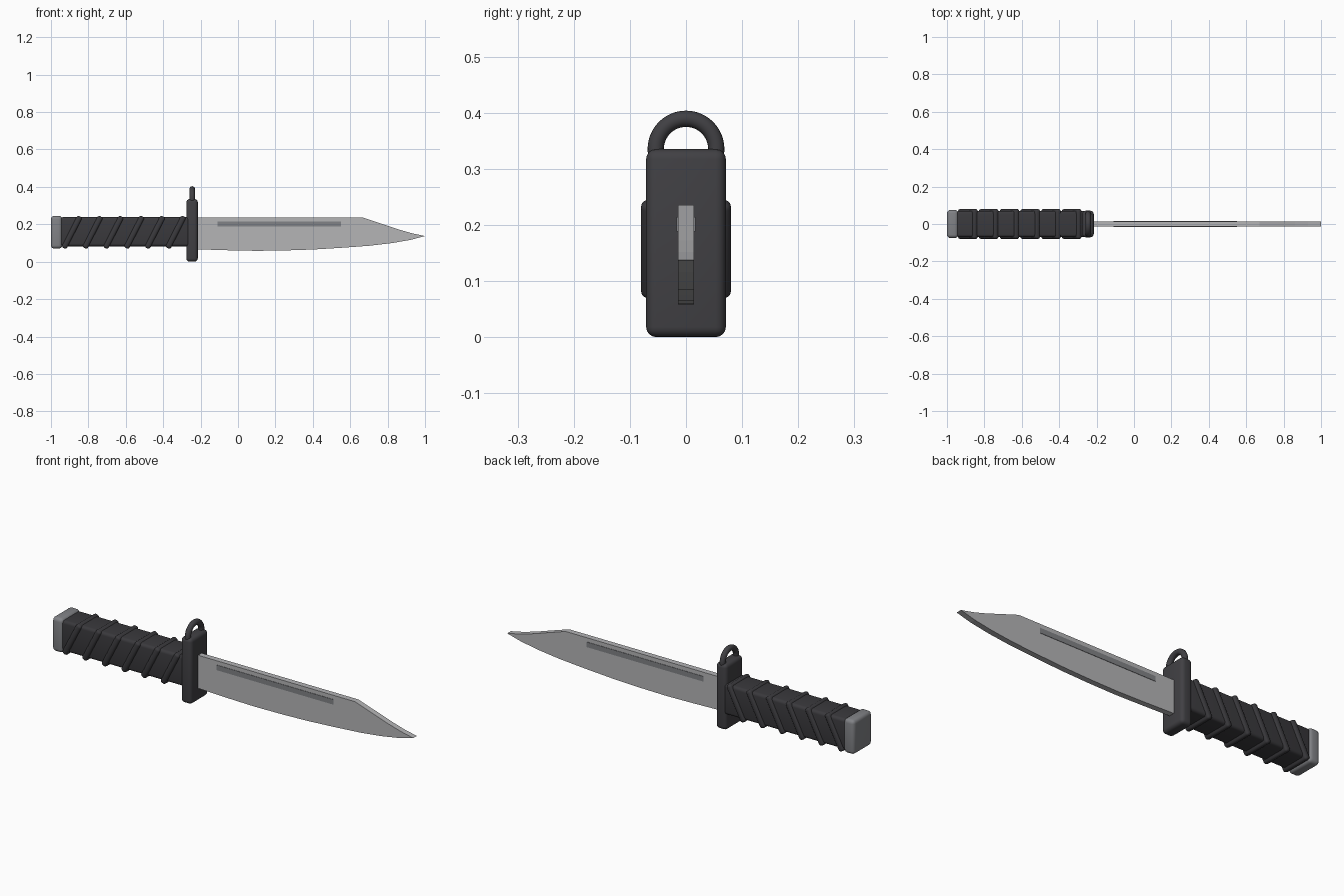
import bpy, bmesh, math
from mathutils import Matrix

if "Cube" in bpy.data.objects:
    bpy.data.objects.remove(bpy.data.objects["Cube"])


def mat(name, r, g, b):
    m = bpy.data.materials.new(name)
    m.diffuse_color = (r, g, b, 1)
    m.use_nodes = True
    m.node_tree.nodes["Principled BSDF"].inputs["Base Color"].default_value = m.diffuse_color
    return m


STEEL = mat("blade steel", 0.46, 0.46, 0.47)
GREY = mat("dull grey metal", 0.22, 0.225, 0.24)
GRIP = mat("black grip", 0.042, 0.041, 0.046)
GUARD = mat("dark guard metal", 0.052, 0.051, 0.057)


def finish(name, bm, material, smooth=True):
    bmesh.ops.recalc_face_normals(bm, faces=bm.faces)
    me = bpy.data.meshes.new(name)
    bm.to_mesh(me)
    bm.free()
    me.materials.append(material)
    ob = bpy.data.objects.new(name, me)
    bpy.context.collection.objects.link(ob)
    if smooth:
        bpy.context.view_layer.objects.active = ob
        ob.select_set(True)
        bpy.ops.object.shade_smooth_by_angle(angle=math.radians(35))
        ob.select_set(False)
    return ob


def box(name, x, y, z, material, bevel=0.0, tilt=0.0):
    """Rounded box from (min, max) ranges, tilted about its own y axis."""
    size = [b - a for a, b in (x, y, z)]
    mid = [(a + b) / 2 for a, b in (x, y, z)]
    bm = bmesh.new()
    bmesh.ops.create_cube(bm, size=1, matrix=Matrix.Diagonal((*size, 1)))
    if bevel:
        bmesh.ops.bevel(bm, geom=bm.edges[:], offset=bevel, segments=4,
                        profile=0.5, affect='EDGES')
    bm.transform(Matrix.Translation(mid) @ Matrix.Rotation(tilt, 4, 'Y'))
    return finish(name, bm, material, bevel > 0)


# Blade: clip-point profile extruded through its thickness
profile = [(-0.25, 0.235), (-0.25, 0.067), (-0.05, 0.061), (0.1, 0.058),
           (0.25, 0.06), (0.4, 0.065), (0.55, 0.074), (0.7, 0.085),
           (0.82, 0.099), (0.92, 0.116), (1.0, 0.137), (0.93, 0.152),
           (0.86, 0.172), (0.77, 0.202), (0.67, 0.235)]
T = 0.0145
bm = bmesh.new()
face = bm.faces.new([bm.verts.new((x, -T, z)) for x, z in profile])
ext = bmesh.ops.extrude_face_region(bm, geom=[face])
for v in ext["geom"]:
    if isinstance(v, bmesh.types.BMVert):
        v.co.y = T
bmesh.ops.triangulate(bm, faces=[f for f in bm.faces if len(f.verts) > 4])
finish("blade", bm, STEEL, False)

# Fuller strip on both blade faces
box("fuller_strip", (-0.11, 0.55), (-0.0165, 0.0165), (0.188, 0.214), GREY)

# Handle core, diagonal grip ridges and pommel
box("handle_core", (-0.95, -0.26), (-0.07, 0.07), (0.082, 0.238), GRIP, 0.015)
for i in range(6):
    cx = -0.888 + i * 0.111
    box(f"grip_ridge_{i + 1}", (cx - 0.015, cx + 0.015), (-0.08, 0.08),
        (0.062, 0.252), GRIP, 0.012, math.radians(27))
box("pommel", (-1.0, -0.94), (-0.075, 0.075), (0.07, 0.245), GREY, 0.018)

# Cross guard
box("cross_guard", (-0.276, -0.215), (-0.071, 0.071), (0, 0.335), GUARD, 0.018)

# Muzzle ring: torus standing in the yz plane, lower half sunk in the guard
R, r, NU, NV = 0.054, 0.0145, 48, 16
bm = bmesh.new()
rings = []
for i in range(NU):
    a = 2 * math.pi * i / NU
    rings.append([bm.verts.new((
        -0.245 + r * math.sin(b),
        (R + r * math.cos(b)) * math.cos(a),
        0.335 + (R + r * math.cos(b)) * math.sin(a)))
        for b in (2 * math.pi * j / NV for j in range(NV))])
for i in range(NU):
    p, q = rings[i], rings[(i + 1) % NU]
    for j in range(NV):
        k = (j + 1) % NV
        bm.faces.new((p[j], q[j], q[k], p[k]))
finish("muzzle_ring", bm, GUARD)
